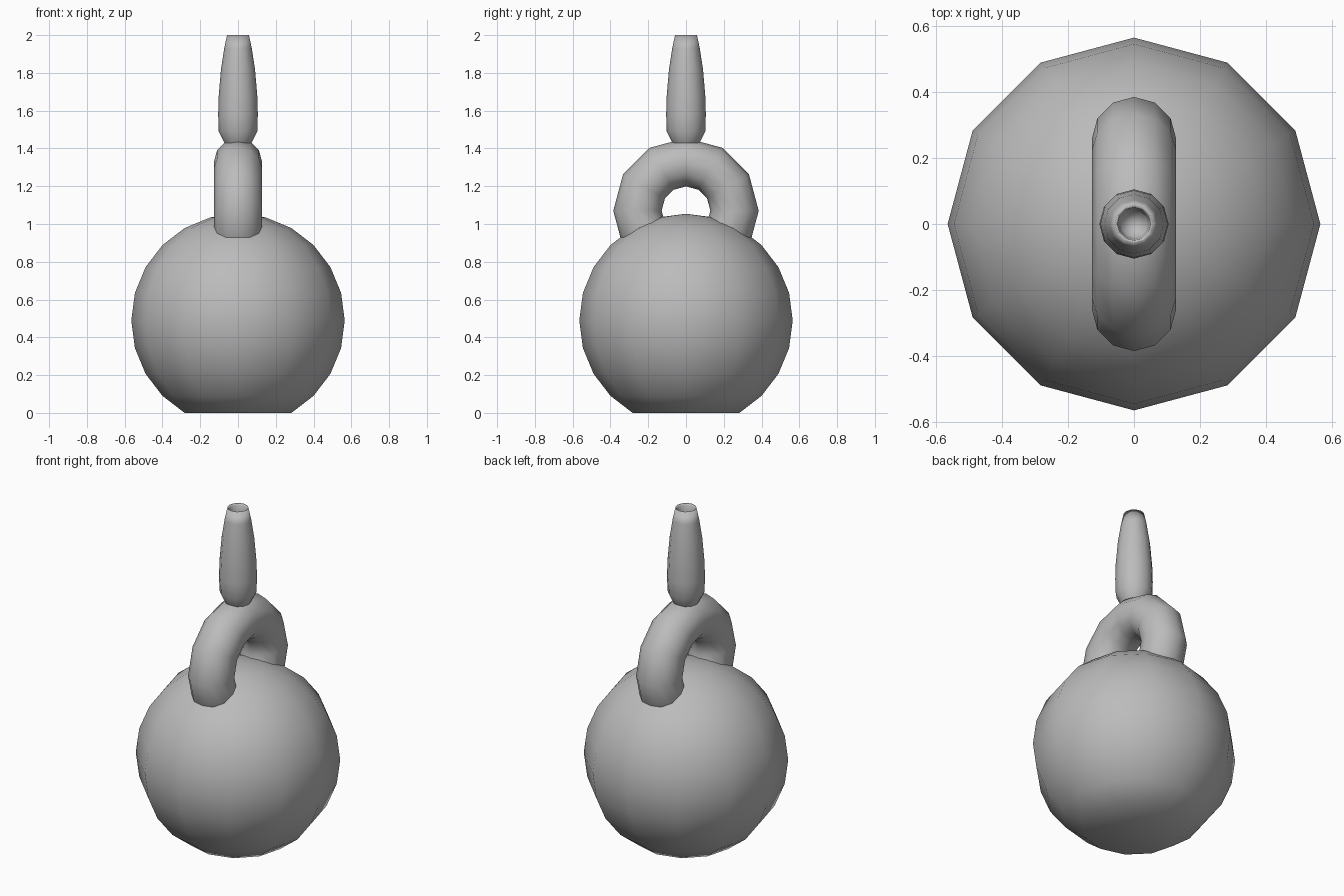
import bpy, bmesh
from math import sin, cos, pi, radians

SIDES = 12

if "Cube" in bpy.data.objects:
    bpy.data.objects.remove(bpy.data.objects["Cube"], do_unlink=True)

# Single grey clay colour
clay = bpy.data.materials.new("grey clay")
clay.use_nodes = True
clay.diffuse_color = (0.5, 0.5, 0.5, 1)
bsdf = clay.node_tree.nodes["Principled BSDF"]
bsdf.inputs["Base Color"].default_value = clay.diffuse_color
bsdf.inputs["Roughness"].default_value = 0.8


def lathe(name, profile):
    """Spin (radius, height) points around z, closing any open end."""
    bm = bmesh.new()
    rings = [[bm.verts.new((r * cos(2 * pi * i / SIDES), r * sin(2 * pi * i / SIDES), z))
              for i in range(SIDES)] for r, z in profile]
    for low, high in zip(rings, rings[1:]):
        for i in range(SIDES):
            j = (i + 1) % SIDES
            bm.faces.new((low[i], low[j], high[j], high[i]))
    bmesh.ops.remove_doubles(bm, verts=bm.verts, dist=0.0005)
    bmesh.ops.holes_fill(bm, edges=[e for e in bm.edges if e.is_boundary], sides=SIDES)
    bmesh.ops.recalc_face_normals(bm, faces=bm.faces)
    for face in bm.faces:
        face.smooth = True
    mesh = bpy.data.meshes.new(name)
    bm.to_mesh(mesh)
    bm.free()
    mesh.materials.append(clay)
    obj = bpy.data.objects.new(name, mesh)
    bpy.context.collection.objects.link(obj)
    return obj


# Round vessel body with a flat base
radius = 0.565
centre = radius * sin(radians(60))
lathe("vessel_body", [(radius * cos(radians(a)), centre + radius * sin(radians(a)))
                      for a in range(-60, 91, 15)])

# Ring handle standing in the front-to-back plane, sunk into the body
bpy.ops.mesh.primitive_torus_add(
    major_segments=SIDES, minor_segments=SIDES, major_radius=0.257, minor_radius=0.128,
    location=(0, 0, 1.07), rotation=(0, pi / 2, 0))
handle = bpy.context.object
handle.name = "stirrup_handle"
handle.data.materials.append(clay)
bpy.ops.object.shade_smooth()

# Bottle-shaped spout with a hollow mouth
lathe("spout", [(0.055, 1.40), (0.075, 1.435), (0.102, 1.49), (0.105, 1.58), (0.102, 1.68),
                (0.09, 1.82), (0.073, 1.93), (0.058, 2.0),
                (0.05, 1.99), (0.046, 1.95), (0.04, 1.90), (0, 1.88)])
